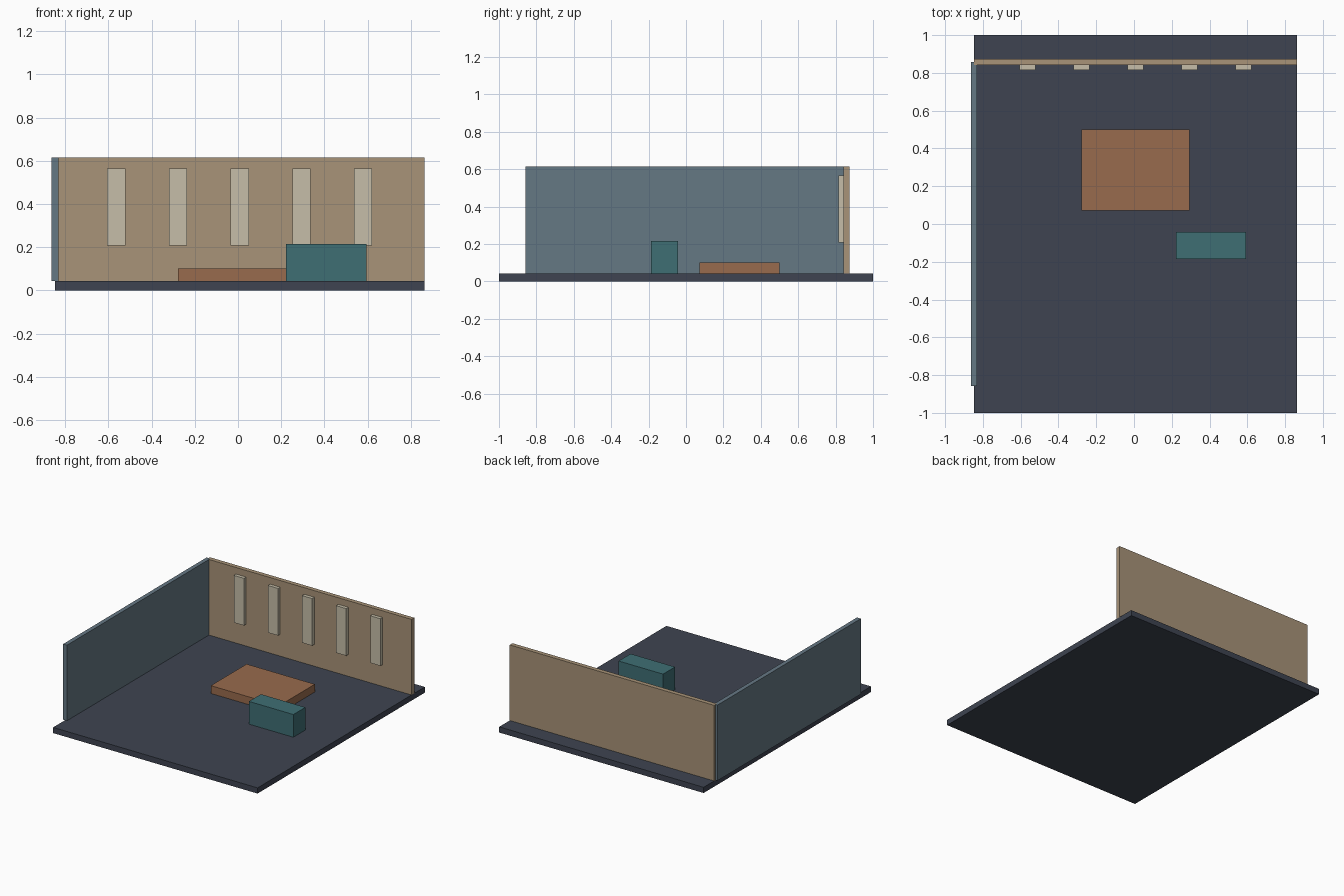
import bpy

if "Cube" in bpy.data.objects:
    bpy.data.objects.remove(bpy.data.objects["Cube"])


def srgb(r, g, b):
    def lin(c):
        c /= 255
        return c / 12.92 if c <= 0.04045 else ((c + 0.055) / 1.055) ** 2.4
    return (lin(r), lin(g), lin(b), 1.0)


def material(name, rgb):
    m = bpy.data.materials.new(name)
    m.diffuse_color = srgb(*rgb)
    m.use_nodes = True
    m.node_tree.nodes["Principled BSDF"].inputs["Base Color"].default_value = m.diffuse_color
    return m


def box(name, x, y, z, mat):
    """Box from (min, max) ranges on each axis."""
    bpy.ops.mesh.primitive_cube_add(size=1)
    ob = bpy.context.object
    ob.name = name
    ob.location = [(a + b) / 2 for a, b in (x, y, z)]
    ob.scale = [b - a for a, b in (x, y, z)]
    bpy.ops.object.transform_apply(location=True, rotation=False, scale=True)
    ob.data.materials.append(mat)
    return ob


slate = material("dark slate", (62, 68, 81))
tan = material("tan", (168, 147, 120))
blue_grey = material("blue grey", (101, 120, 132))
brown = material("warm brown", (152, 107, 77))
teal = material("teal", (62, 110, 116))
cream = material("cream", (198, 190, 168))

FLOOR_TOP = 0.043
WALL_TOP = 0.615
CX = 0.008            # room centre, shifted by the left wall thickness

# Floor slab and two walls
box("floor", (-0.848, 0.864), (-1, 1), (0, FLOOR_TOP), slate)
box("back_wall", (-0.848, 0.864), (0.841, 0.874), (FLOOR_TOP, WALL_TOP), tan)
box("left_wall", (-0.864, -0.832), (-0.857, 0.857), (FLOOR_TOP, WALL_TOP), blue_grey)

# Row of panels on the back wall
for i in range(5):
    cx = CX + (i - 2) * 0.2857
    box(f"wall_panel_{i + 1}", (cx - 0.042, cx + 0.042), (0.815, 0.841),
        (0.208, 0.565), cream)

# Low platform and counter
box("platform", (-0.278, 0.293), (0.072, 0.5), (FLOOR_TOP, 0.102), brown)
box("counter", (0.222, 0.594), (-0.186, -0.043), (FLOOR_TOP, 0.215), teal)
